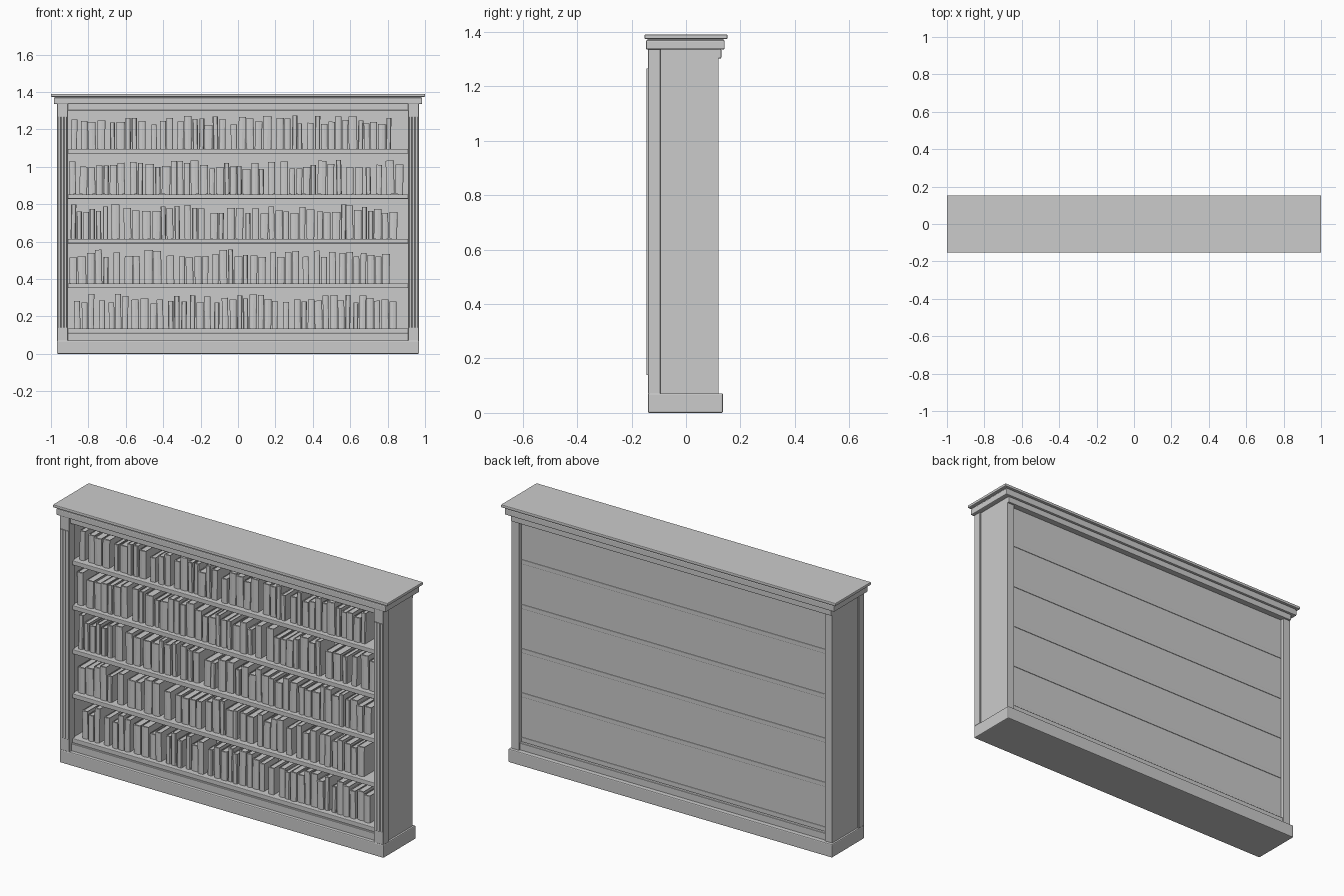
import bpy, bmesh, math, random
from mathutils import Matrix, Vector

if "Cube" in bpy.data.objects:
    bpy.data.objects.remove(bpy.data.objects["Cube"])

random.seed(7)


def finish(name, bm, bevel=0.0, segments=2):
    bmesh.ops.recalc_face_normals(bm, faces=bm.faces)
    me = bpy.data.meshes.new(name)
    bm.to_mesh(me)
    bm.free()
    ob = bpy.data.objects.new(name, me)
    bpy.context.collection.objects.link(ob)
    if bevel:
        mod = ob.modifiers.new("edge_rounding", 'BEVEL')
        mod.width, mod.segments = bevel, segments
    return ob


def add_box(bm, x, y, z):
    size = Vector((x[1] - x[0], y[1] - y[0], z[1] - z[0]))
    mid = Vector((sum(x), sum(y), sum(z))) / 2
    bmesh.ops.create_cube(bm, size=1, matrix=Matrix.Translation(mid) @ Matrix.Diagonal(size).to_4x4())


def box(name, x, y, z, bevel=0.0, segments=2):
    bm = bmesh.new()
    add_box(bm, x, y, z)
    return finish(name, bm, bevel, segments)


# plinth and stepped cornice
box("plinth", (-0.968, 0.968), (-0.14, 0.136), (0, 0.072), 0.005)
box("cornice_lower", (-0.985, 0.985), (-0.147, 0.142), (1.335, 1.37), 0.005)
box("cornice_neck", (-0.98, 0.98), (-0.142, 0.137), (1.365, 1.378))
box("cornice_top", (-1, 1), (-0.1525, 0.1525), (1.374, 1.39), 0.004)

# side panels, front stiles and vertical reeds, mirrored left and right
for side, s in (("left", -1), ("right", 1)):
    box("side_panel_" + side, sorted((s * 0.915, s * 0.958)), (-0.1, 0.12), (0.07, 1.337))
    box("front_stile_" + side, sorted((s * 0.91, s * 0.967)), (-0.14, -0.094), (0.07, 1.337), 0.002, 1)
    bm = bmesh.new()
    for i in (-1, 0, 1):
        bmesh.ops.create_cone(bm, cap_ends=True, segments=12, radius1=0.0065, radius2=0.0065, depth=1.125,
                              matrix=Matrix.Translation((s * (0.9385 + i * 0.017), -0.139, 0.7025)))
    reeds = finish("reeds_" + side, bm)
    for p in reeds.data.polygons:
        p.use_smooth = len(p.vertices) == 4

# rails and back
box("front_top_rail", (-0.912, 0.912), (-0.13, -0.1), (1.302, 1.337), 0.002, 1)
box("front_bottom_rail", (-0.912, 0.912), (-0.122, -0.09), (0.07, 0.112), 0.002, 1)
box("back_top_rail", (-0.958, 0.958), (0.09, 0.13), (1.302, 1.337), 0.004)
box("back_bottom_rail", (-0.917, 0.917), (0.08, 0.112), (0.07, 0.11), 0.002, 1)
box("back_panel", (-0.917, 0.917), (0.082, 0.097), (0.07, 1.337))

# shelves
shelf_tops = (0.135, 0.376, 0.615, 0.853, 1.095)
for i, z in enumerate(shelf_tops):
    box(f"shelf_{i + 1}", (-0.917, 0.917), (-0.112, 0.1), (z - 0.024, z), 0.003)


def add_book(bm, x, w, h, depth, front, z, lean):
    """Rounded spine and cover boards as one U profile, plus a recessed page block."""
    t, back = 0.003, front + depth
    r = w / 2
    arc = [(-r * math.cos(a), front + 0.006 * (1 - math.sin(a)))
           for a in (math.pi * k / 4 for k in range(5))]
    outline = [(-r, back)] + arc + [(r, back), (r - t, back), (r - t, front + 0.01),
                                    (t - r, front + 0.01), (t - r, back)]
    start = len(bm.verts)
    low = [bm.verts.new((px, py, 0)) for px, py in outline]
    top = [bm.verts.new((px, py, h)) for px, py in outline]
    bm.faces.new(low[::-1])
    bm.faces.new(top)
    n = len(low)
    for i in range(n):
        bm.faces.new((low[i], low[(i + 1) % n], top[(i + 1) % n], top[i]))
    add_box(bm, (t - r, r - t), (front + 0.008, back - 0.004), (0.003, h - 0.004))
    bm.verts.ensure_lookup_table()
    place = Matrix.Translation((x, 0, z)) @ Matrix.Rotation(lean, 4, 'Y')
    for v in bm.verts[start:]:
        v.co = place @ v.co


# a row of books on every shelf
row_ends = (0.865, 0.845, 0.84, 0.885, 0.85)
row_starts = (-0.875, -0.9, -0.895, -0.9, -0.893)
for i, z in enumerate(shelf_tops):
    bm = bmesh.new()
    x = row_starts[i]
    while x < row_ends[i] - 0.03:
        w = random.uniform(0.026, 0.046)
        h = random.choice((0.14, 0.15, 0.16, 0.17, 0.18)) + random.uniform(-0.006, 0.005)
        if i == 4:
            h -= 0.006
        add_book(bm, x + w / 2, w, h, random.uniform(0.12, 0.14), -0.088 + random.uniform(-0.004, 0.006),
                 z, random.uniform(-0.02, 0.02))
        gap = random.uniform(0.012, 0.03) if random.random() < 0.25 else random.uniform(0.002, 0.008)
        x += w + gap
    finish(f"books_row_{i + 1}", bm)
